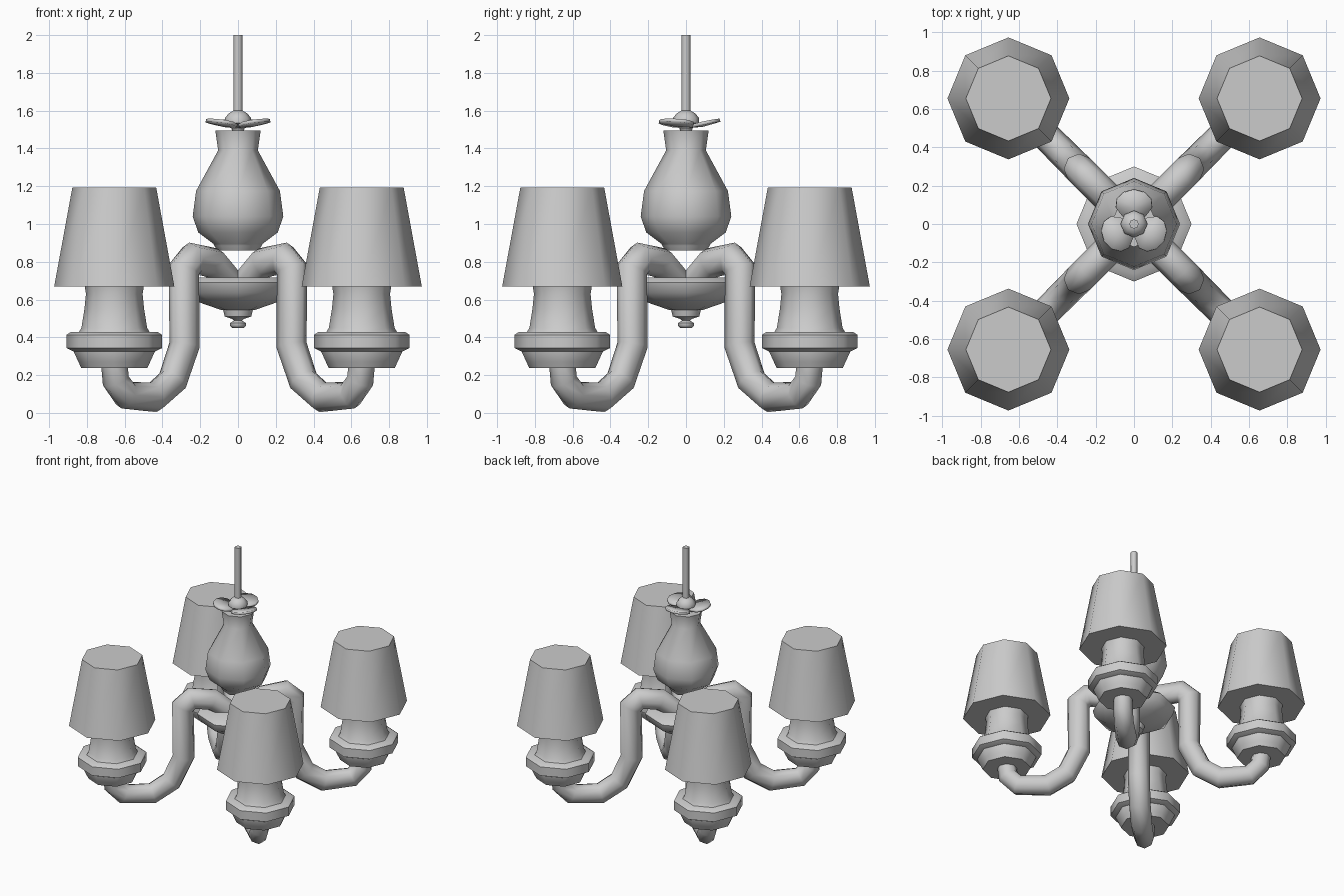
import bpy, bmesh, math
from mathutils import Vector

if "Cube" in bpy.data.objects:
    bpy.data.objects.remove(bpy.data.objects["Cube"])

SIDES = 8
LAMP = 0.655                      # lamp offset on x and y


def finish(bm, name, angle=50):
    bmesh.ops.recalc_face_normals(bm, faces=bm.faces)
    me = bpy.data.meshes.new(name)
    bm.to_mesh(me)
    bm.free()
    me.shade_smooth()
    me.set_sharp_from_angle(angle=math.radians(angle))
    ob = bpy.data.objects.new(name, me)
    bpy.context.collection.objects.link(ob)
    return ob


def skin(bm, rings):
    """Join rings of points into a capped tube."""
    loops = [[bm.verts.new(p) for p in r] for r in rings]
    for a, b in zip(loops, loops[1:]):
        for i in range(len(a)):
            j = (i + 1) % len(a)
            bm.faces.new((a[i], a[j], b[j], b[i]))
    bm.faces.new(loops[0])
    bm.faces.new(loops[-1])


def lathe(name, profile, at=(0, 0), angle=50):
    bm = bmesh.new()
    turn = [i * math.tau / SIDES for i in range(SIDES)]
    skin(bm, [[(at[0] + r * math.cos(t), at[1] + r * math.sin(t), z) for t in turn]
              for r, z in profile])
    return finish(bm, name, angle)


def arm(name, path, heading):
    """Sweep an octagon along a path of (distance, z, radius) in a vertical plane."""
    out = Vector((math.cos(heading), math.sin(heading), 0))
    side = Vector((-out.y, out.x, 0))
    pts = [out * s + Vector((0, 0, z)) for s, z, r in path]
    rings = []
    for i, p in enumerate(pts):
        d0 = (p - pts[max(i - 1, 0)]).normalized()
        d1 = (pts[min(i + 1, len(pts) - 1)] - p).normalized()
        d = (d0 + d1).normalized()
        n = d.cross(side)
        stretch = 1 / max(d.dot(d0), d.dot(d1), 0.6)
        r = path[i][2]
        rings.append([p + r * (n * stretch * math.cos(t) + side * math.sin(t))
                      for t in (k * math.tau / SIDES for k in range(SIDES))])
    bm = bmesh.new()
    skin(bm, rings)
    return finish(bm, name)


# Central body
lathe("vase", [(0.11, 0.86), (0.125, 0.885), (0.13, 0.895), (0.21, 0.955), (0.24, 1.04),
               (0.222, 1.175), (0.105, 1.39), (0.12, 1.495)])
lathe("bowl", [(0.09, 0.545), (0.205, 0.585), (0.285, 0.635), (0.3, 0.69), (0.26, 0.718)])
lathe("bottom_finial", [(0.03, 0.45), (0.042, 0.462), (0.042, 0.476), (0.022, 0.488),
                        (0.03, 0.497), (0.07, 0.51), (0.08, 0.55)])
lathe("top_finial", [(0.03, 1.49), (0.04, 1.52), (0.07, 1.535), (0.07, 1.56),
                     (0.05, 1.585), (0.025, 1.6)])
lathe("rod", [(0.024, 1.59), (0.024, 2.0)])

# Three upturned petals
outline = [(0.0, 0.0), (0.04, 0.06), (0.085, 0.095), (0.13, 0.09), (0.165, 0.055), (0.18, 0.0)]
outline += [(x, -y) for x, y in outline[-2:0:-1]]
bm = bmesh.new()
for k in range(3):
    a = math.radians(90 + 120 * k)
    ca, sa = math.cos(a), math.sin(a)
    ring = []
    for x, y in [(0.09, 0.0)] + outline:
        z = 1.515 + 0.035 * (math.hypot(x, y) / 0.18) ** 2
        ring.append(bm.verts.new((x * ca - y * sa, x * sa + y * ca, z)))
    hub, rim = ring[0], ring[1:]
    for i in range(len(rim)):
        bm.faces.new((hub, rim[i], rim[(i + 1) % len(rim)]))
petals = finish(bm, "petals")
mod = petals.modifiers.new("thickness", 'SOLIDIFY')
mod.thickness = 0.018
mod.offset = 0

# Four arms with lamps
path = [(0.07, 0.70, 0.075), (0.19, 0.795, 0.08), (0.34, 0.817, 0.08), (0.405, 0.76, 0.08),
        (0.40, 0.36, 0.08), (0.49, 0.17, 0.078), (0.63, 0.082, 0.077), (0.84, 0.094, 0.072),
        (0.915, 0.17, 0.07), (0.926, 0.26, 0.07)]
for i in range(4):
    arm(f"arm_{i + 1}", path, math.radians(45 + 90 * i))
    sx = (1, -1, -1, 1)[i]
    sy = (1, 1, -1, -1)[i]
    at = (sx * LAMP, sy * LAMP)
    lathe(f"lamp_cup_{i + 1}", [(0.175, 0.238), (0.19, 0.27), (0.215, 0.325), (0.215, 0.345)], at)
    lathe(f"drip_ring_{i + 1}", [(0.215, 0.325), (0.253, 0.343), (0.253, 0.413),
                                 (0.232, 0.427)], at)
    lathe(f"candle_{i + 1}", [(0.192, 0.42), (0.174, 0.45), (0.158, 0.55), (0.15, 0.63), (0.157, 0.675)], at)
    lathe(f"lampshade_{i + 1}", [(0.318, 0.67), (0.222, 1.193)], at)
